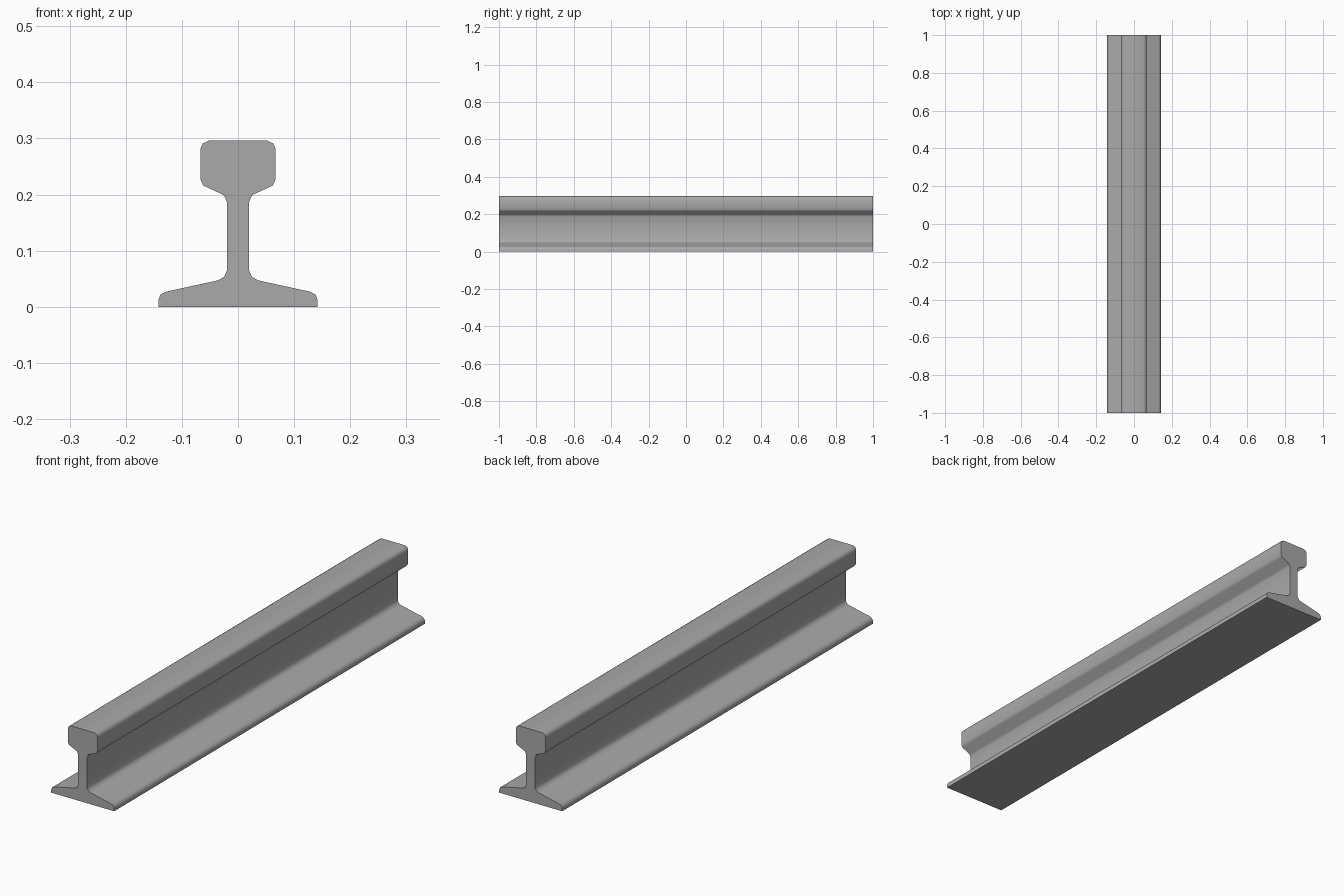
import bpy
import bmesh
import math

cube = bpy.data.objects.get("Cube")
if cube:
    bpy.data.objects.remove(cube, do_unlink=True)

# Steel material
steel = bpy.data.materials.new("steel_grey")
steel.use_nodes = True
colour = (0.4, 0.4, 0.4, 1)
steel.diffuse_color = colour
steel.node_tree.nodes["Principled BSDF"].inputs["Base Color"].default_value = colour

# Right half of the rail section, from foot to head
half = [
    (0.142, 0), (0.142, 0.012), (0.138, 0.022), (0.128, 0.027),   # foot
    (0.036, 0.047), (0.025, 0.053), (0.02, 0.064),                # lower fillet
    (0.02, 0.187), (0.025, 0.199),                                # web
    (0.062, 0.216), (0.067, 0.227),                               # head underside
    (0.067, 0.281), (0.063, 0.291), (0.052, 0.296),               # head crown
]
section = half + [(-x, z) for x, z in reversed(half)]

# Extrude the mirrored section along the length
bm = bmesh.new()
front = bm.faces.new([bm.verts.new((x, -1, z)) for x, z in section])
sweep = bmesh.ops.extrude_face_region(bm, geom=[front], use_keep_orig=True)
moved = [v for v in sweep["geom"] if isinstance(v, bmesh.types.BMVert)]
bmesh.ops.translate(bm, verts=moved, vec=(0, 2, 0))
bmesh.ops.recalc_face_normals(bm, faces=bm.faces)

mesh = bpy.data.meshes.new("rail")
bm.to_mesh(mesh)
bm.free()
mesh.materials.append(steel)
rail = bpy.data.objects.new("rail", mesh)
bpy.context.collection.objects.link(rail)

# Smooth rounded corners, crisp ends and foot edges
bpy.context.view_layer.objects.active = rail
rail.select_set(True)
bpy.ops.object.shade_smooth_by_angle(angle=math.radians(45))
